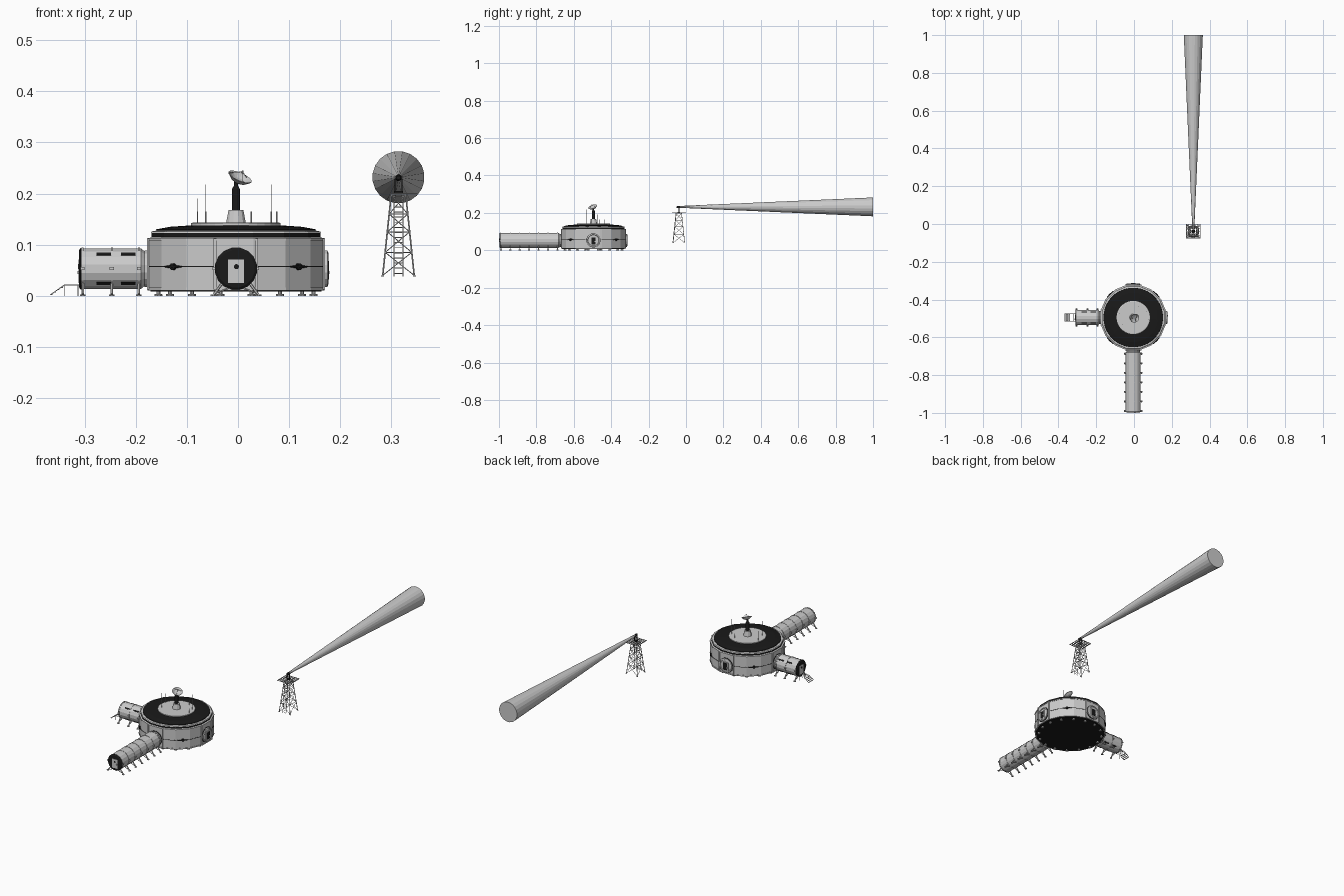
import bpy, bmesh
from math import pi, sin, cos, radians
from mathutils import Matrix, Vector

if "Cube" in bpy.data.objects:
    bpy.data.objects.remove(bpy.data.objects["Cube"])

black = bpy.data.materials.new("black")
black.diffuse_color = (0.01, 0.01, 0.01, 1)
black.use_nodes = True
black.node_tree.nodes["Principled BSDF"].inputs["Base Color"].default_value = black.diffuse_color
T, I = Matrix.Translation, Matrix.Identity(4)
HUB = T((-0.004, -0.495, 0))
ALONG_X = Matrix.Rotation(pi / 2, 4, 'Y')


def finish(name, bm, mat=None):
    bmesh.ops.recalc_face_normals(bm, faces=bm.faces[:])
    me = bpy.data.meshes.new(name)
    bm.to_mesh(me)
    bm.free()
    ob = bpy.data.objects.new(name, me)
    bpy.context.collection.objects.link(ob)
    if mat:
        me.materials.append(mat)
    return ob


def lathe(bm, profile, seg=16, M=I):
    rings = [[bm.verts.new(M @ Vector((r * cos((k + .5) * 2 * pi / seg), r * sin((k + .5) * 2 * pi / seg), z)))
              for k in range(seg)] for r, z in profile]
    for a, b in zip(rings, rings[1:]):
        for k in range(seg):
            n = (k + 1) % seg
            bm.faces.new((a[k], a[n], b[n], b[k]))
    bm.faces.new(rings[0][::-1])
    bm.faces.new(rings[-1])


def box(bm, c, s, M=I):
    bmesh.ops.create_cube(bm, size=1, matrix=M @ T(c) @ Matrix.Diagonal((*s, 1)))


def rod(bm, a, b, r=0.001, M=I, seg=6, r2=None):
    a, b = Vector(a), Vector(b)
    q = (b - a).to_track_quat('Z', 'Y').to_matrix().to_4x4()
    lathe(bm, [(r, 0), (r if r2 is None else r2, (b - a).length)], seg, M @ T(a) @ q)


def solid(name, profile, seg=16, M=I, mat=None):
    bm = bmesh.new()
    lathe(bm, profile, seg, M)
    return finish(name, bm, mat)


def facing(deg):
    return HUB @ Matrix.Rotation(radians(deg), 4, 'Z')


# Hub body, base, roof layers
solid("hub_wall", [(.168, .012), (.175, .014), (.175, .112), (.169, .115)], M=HUB)
solid("hub_base", [(.170, .008), (.172, .0125)], M=HUB, mat=black)
solid("hub_recess", [(.169, .114), (.169, .124)], M=HUB, mat=black)
solid("hub_rim", [(.170, .123), (.168, .126), (.156, .128)], M=HUB)
solid("hub_roof", [(.158, .126), (.157, .130), (.130, .135), (.086, .138)], 32, HUB, black)
solid("hub_top_plate", [(.088, .136), (.088, .142), (.085, .143)], 32, HUB)
solid("hub_seam", [(.1758, .056), (.1758, .058)], M=HUB, mat=black)

# Wall trim: pilasters beside each port, bands, latches between ports
trim, latch, feet = bmesh.new(), bmesh.new(), bmesh.new()
for z0, z1 in ((.010, .016), (.108, .113)):
    lathe(trim, [(.1765, z0), (.1765, z1)], 16, HUB)
for q in range(4):
    for s in (-1, 1):
        box(trim, (.1725, s * .041, .062), (.004, .005, .1), facing(90 * q))
    M = facing(90 * q + 45)
    lathe(latch, [(.007, .168), (.007, .177)], 10, M @ T((0, 0, .057)) @ ALONG_X)
    for s in (-1, 1):
        rod(latch, (.174, 0, .057), (.174, s * .024, .057), .004, M, 6, .001)
for k in range(16):
    M = facing(22.5 * k + 11.25)
    lathe(feet, [(.008, 0), (.008, .003), (.004, .004), (.004, .010)], 8, M @ T((.155, 0, 0)))
finish("hub_trim", trim)
finish("hub_latches", latch, black)
finish("hub_feet", feet)


def door(bm, dark, x, M, z=.053):
    box(bm, (x, 0, z - .005), (.004, .031, .046), M)
    lathe(dark, [(.005, 0), (.005, .003)], 12, M @ T((x, .001, z + .004)) @ ALONG_X)
    box(bm, (x + .003, .009, z - .007), (.003, .006, .006), M)


# Airlock ports on all four sides
port, frame, doors, glass = (bmesh.new() for _ in range(4))
for q in range(4):
    M = facing(90 * q)
    P = M @ T((0, 0, .053)) @ ALONG_X
    lathe(port, [(.036, .160), (.036, .179), (.031, .181), (.029, .178)], 16, P)
    lathe(frame, [(.038, .165), (.038, .174)], 16, P)
    if q < 2:
        door(doors, glass, .179, M)
        box(glass, (.1812, 0, .050), (.002, .022, .036), M)


# Cylindrical modules with ribs, windows and splayed legs
def module(name, deg, end, stations, windows):
    M = facing(deg)
    P = M @ T((0, 0, .053)) @ ALONG_X
    r = .0405
    solid(name, [(.034, .178), (r, .186), (r, end - .006), (.036, end - .002)], 16, P)
    ribs, legs, slots = bmesh.new(), bmesh.new(), bmesh.new()
    for x in stations:
        lathe(ribs, [(r + .0015, x - .002), (r + .0015, x + .002)], 16, P)
        for s in (-1, 1):
            rod(legs, (x, s * .026, .026), (x, s * .043, .003), .0028, M)
            rod(legs, (x, s * .012, .016), (x, s * .043, .004), .0016, M)
            lathe(legs, [(.006, 0), (.006, .003)], 8, M @ T((x, s * .044, 0)))
            box(legs, (x, s * (r + .002), .053), (.008, .006, .006), M)
    lathe(frame, [(r + .001, end - .010), (r + .001, end - .004), (.037, end - .001)], 16, P)
    for x in windows:
        for k in range(4):
            R = M @ T((0, 0, .053)) @ Matrix.Rotation(pi / 4 + k * pi / 2, 4, 'X')
            box(slots, (x, 0, r - .0005), (.028, .007, .003), R)
    finish(name + "_ribs", ribs)
    finish(name + "_legs", legs)
    if windows:
        finish(name + "_windows", slots, black)
    else:
        slots.free()
    door(doors, glass, end - .002, M)


module("short_module", 180, .308, (.19, .243, .300), (.211, .259))
module("long_module", 270, .503, [.192 + .0505 * k for k in range(7)], ())
finish("ports", port)
finish("port_frames", frame, black)
finish("doors", doors)
finish("door_windows", glass, black)

# Entry steps at the short module
st, M = bmesh.new(), facing(180)
for s in (-.02, .02):
    rod(st, (.306, s, .021), (.336, s, .021), .0008, M)
    rod(st, (.336, s, .021), (.363, s, .002), .0008, M)
    for x in (.309, .336):
        rod(st, (x, s, 0), (x, s, .021), .0008, M)
for k in range(5):
    rod(st, (.308 + .007 * k, -.02, .021), (.308 + .007 * k, .02, .021), .0008, M)
for t in (.25, .5, .75, 1):
    box(st, (.336 + .027 * t - .002, 0, .021 - .019 * t), (.005, .04, .001), M)
finish("entry_steps", st)

# Roof mast, dish and whip aerials
solid("mast_base", [(.020, .142), (.015, .168)], 12, HUB)
solid("mast", [(.0085, .167), (.0085, .208), (.004, .216), (.004, .224)], 12, HUB, black)
D = HUB @ T((.003, 0, .221)) @ Vector((.38, -.3, .85)).to_track_quat('Z', 'Y').to_matrix().to_4x4()
solid("roof_dish", [(.005, 0), (.015, .004), (.025, .013), (.0245, .014), (.014, .006), (.002, .003)], 16, D)
feed = bmesh.new()
for k in range(3):
    a = k * 2 * pi / 3
    rod(feed, (.022 * cos(a), .022 * sin(a), .012), (0, 0, .025), .0006, D)
lathe(feed, [(.002, .022), (.002, .027)], 8, D)
finish("dish_feed", feed)
whips = bmesh.new()
for x, y, top in ((-.059, -.035, .218), (-.075, .02, .19), (.069, .03, .218), (.03, .06, .165), (.08, -.01, .162)):
    rod(whips, (x, y, .14), (x, y, .165), .0014, HUB)
    rod(whips, (x, y, .14), (x, y, top), .0008, HUB)
finish("whip_aerials", whips)

# Lattice tower
TW = T((.314, -.038, 0))
tw = bmesh.new()
ZB, ZT = .038, .2


def corner(k, z):
    h = .031 + (.014 - .031) * (z - ZB) / (ZT - ZB)
    sx, sy = ((-1, -1), (1, -1), (1, 1), (-1, 1))[k % 4]
    return (sx * h, sy * h, z)


levels = [.04, .085, .125, .16, .198]
for k in range(4):
    rod(tw, corner(k, ZB), corner(k, ZT), .0016, TW)
    x, y, z = corner(k, ZB)
    box(tw, (x, y, z + .001), (.006, .006, .002), TW)
    for lo, hi in zip(levels, levels[1:]):
        rod(tw, corner(k, lo), corner(k + 1, hi), .0009, TW)
        rod(tw, corner(k + 1, lo), corner(k, hi), .0009, TW)
        rod(tw, corner(k, hi), corner(k + 1, hi), .0009, TW)
finish("tower_frame", tw)

# Tower ladder
lad = bmesh.new()
ly = lambda z: -.033 + .017 * (z - ZB) / (ZT - ZB)
for s in (-.009, .009):
    rod(lad, (s, ly(ZB), ZB), (s, ly(ZT), ZT), .001, TW)
for k in range(16):
    z = .044 + .01 * k
    rod(lad, (-.009, ly(z), z), (.009, ly(z), z), .0009, TW)
finish("tower_ladder", lad)

# Open grid platform
pf = bmesh.new()
for k in range(7):
    c = -.036 + .012 * k
    w = .003 if k in (0, 6) else .0018
    box(pf, (c, 0, .2), (w, .075, .0025), TW)
    box(pf, (0, c, .2), (.075, w, .0025), TW)
finish("tower_platform", pf)

# Lamp on its stand and the beam
lamp = bmesh.new()
for s in (-1, 1):
    box(lamp, (s * .007, 0, .215), (.002, .006, .030), TW)
box(lamp, (0, 0, .203), (.018, .014, .004), TW)
lathe(lamp, [(.004, -.012), (.006, -.009), (.0065, .006)], 12, TW @ T((0, 0, .231)) @ Matrix.Rotation(-pi / 2, 4, 'X'))
finish("lamp", lamp, black)
solid("light_beam", [(.005, .004), (.051, 1.038)], 20, TW @ T((0, 0, .232)) @ Matrix.Rotation(-pi / 2, 4, 'X'))
